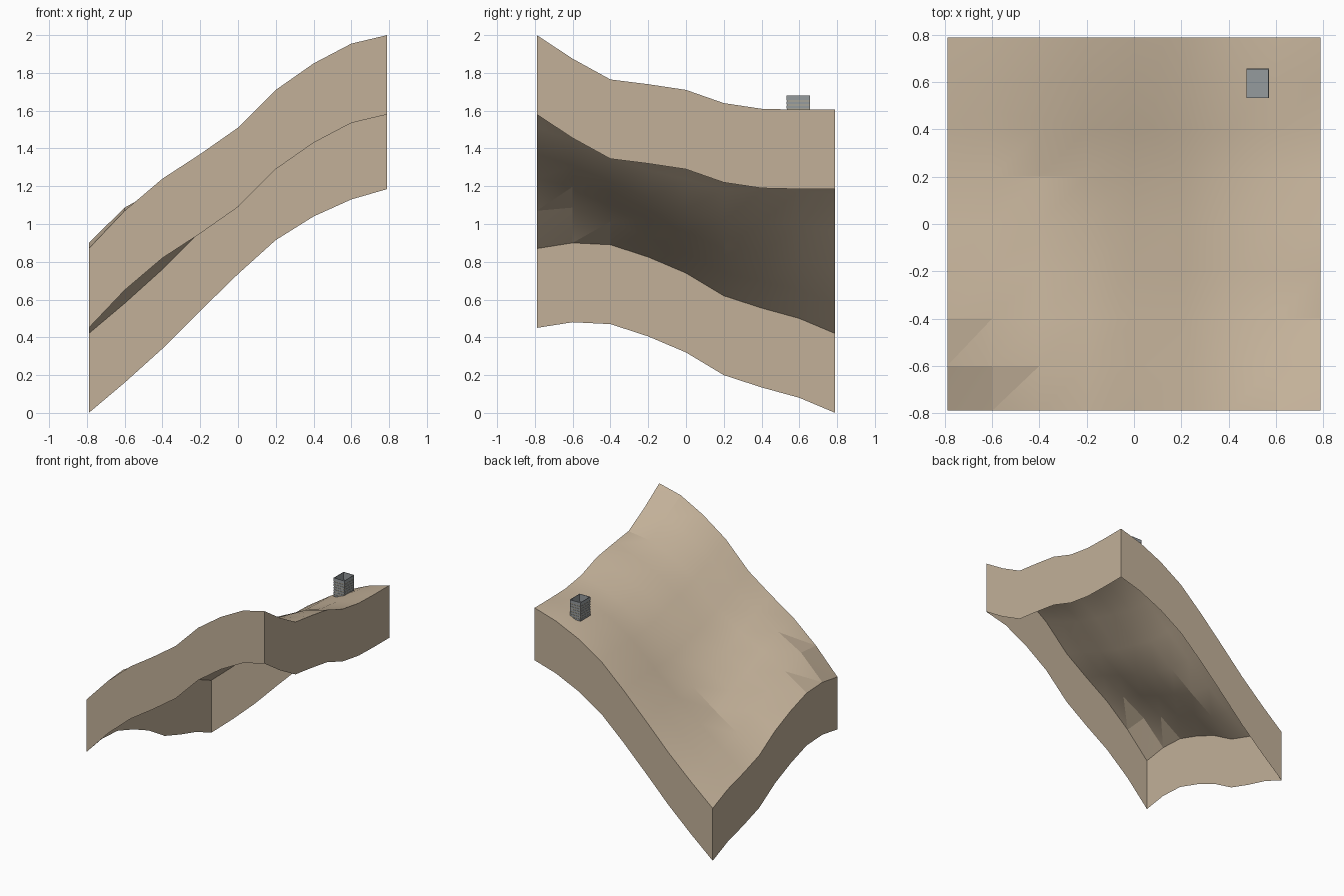
import bpy, bmesh, math
from mathutils import Vector

cube = bpy.data.objects.get("Cube")
if cube:
    bpy.data.objects.remove(cube)


def material(name, rgb):
    m = bpy.data.materials.new(name)
    m.use_nodes = True
    m.diffuse_color = (*rgb, 1)
    m.node_tree.nodes["Principled BSDF"].inputs["Base Color"].default_value = (*rgb, 1)
    return m


earth = material("sandy earth", (0.54, 0.435, 0.315))
stone = material("grey stone", (0.30, 0.325, 0.34))
mortar = material("pale mortar", (0.47, 0.41, 0.29))


def add_object(name, bm, *mats):
    mesh = bpy.data.meshes.new(name)
    bm.to_mesh(mesh)
    bm.free()
    for m in mats:
        mesh.materials.append(m)
    ob = bpy.data.objects.new(name, mesh)
    bpy.context.collection.objects.link(ob)
    return ob


# Border height profiles, sampled along the grid lines
GRID = [-0.79, -0.6, -0.4, -0.2, 0, 0.2, 0.4, 0.6, 0.79]
FRONT = [0.87, 1.07, 1.24, 1.37, 1.51, 1.71, 1.85, 1.955, 2.0]
BACK = [0.42, 0.58, 0.76, 0.96, 1.155, 1.335, 1.46, 1.55, 1.605]
LEFT = [0.87, 0.90, 0.89, 0.825, 0.74, 0.62, 0.555, 0.5, 0.42]
RIGHT = [2.0, 1.875, 1.765, 1.74, 1.71, 1.64, 1.61, 1.605, 1.605]
SKIRT = 0.42
N = len(GRID)

# Inner relief: x, y, radius, rise (two hollows, level ground, sharp knoll)
RELIEF = [(-0.2, -0.1, 0.45, -0.12), (0.42, -0.05, 0.3, -0.03),
          (0.5, 0.55, 0.18, 0.02), (-0.6, -0.6, 0.06, 0.027)]


def lerp(a, b, t):
    return a + (b - a) * t


def height(i, j):
    """Blend the four border profiles, then add the inner relief."""
    x, y = GRID[i], GRID[j]
    u = (x - GRID[0]) / (GRID[-1] - GRID[0])
    v = (y - GRID[0]) / (GRID[-1] - GRID[0])
    corners = lerp(lerp(FRONT[0], FRONT[-1], u), lerp(BACK[0], BACK[-1], u), v)
    z = lerp(LEFT[j], RIGHT[j], u) + lerp(FRONT[i], BACK[i], v) - corners
    if 0 < i < N - 1 and 0 < j < N - 1:
        for cx, cy, r, rise in RELIEF:
            z += rise * math.exp(-((x - cx) ** 2 + (y - cy) ** 2) / r ** 2)
    return z


# Hillside surface
bm = bmesh.new()
v = [[bm.verts.new((GRID[i], GRID[j], height(i, j))) for j in range(N)] for i in range(N)]
for i in range(N - 1):
    for j in range(N - 1):
        a, b, c, d = v[i][j], v[i + 1][j], v[i + 1][j + 1], v[i][j + 1]
        bm.faces.new((a, b, c))
        bm.faces.new((a, c, d))

# Skirt hanging from the border, open underneath
border = [e for e in bm.edges if e.is_boundary]
out = bmesh.ops.extrude_edge_only(bm, edges=border)["geom"]
bmesh.ops.translate(bm, vec=(0, 0, -SKIRT),
                    verts=[g for g in out if isinstance(g, bmesh.types.BMVert)])
bmesh.ops.recalc_face_normals(bm, faces=bm.faces)
if sum(f.normal.z for f in bm.faces) < 0:
    bmesh.ops.reverse_faces(bm, faces=bm.faces)
hill = add_object("hillside", bm, earth)
bpy.context.view_layer.objects.active = hill
hill.select_set(True)
bpy.ops.object.shade_smooth_by_angle(angle=math.radians(16))
hill.select_set(False)

# Stone shaft: stacked courses with slightly recessed mortar joints
CENTRE, SIZE = Vector((0.523, 0.595, 0)), Vector((0.095, 0.125, 0))
BASE, TOP, COURSES, JOINT, RECESS = 1.53, 1.674, 7, 0.006, 0.002


def ring(bm, z, inset):
    return [bm.verts.new(CENTRE + Vector((sx * (SIZE.x / 2 - inset), sy * (SIZE.y / 2 - inset), z)))
            for sx, sy in ((-1, -1), (1, -1), (1, 1), (-1, 1))]


bm = bmesh.new()
step = (TOP - BASE) / COURSES
rings = [ring(bm, BASE, 0)]
for k in range(1, COURSES):
    z = BASE + k * step
    for level, inset in ((z - JOINT, 0), (z - JOINT, RECESS), (z, RECESS), (z, 0)):
        rings.append(ring(bm, level, inset))
rings.append(ring(bm, TOP, 0))
for k in range(len(rings) - 1):
    for s in range(4):
        t = (s + 1) % 4
        f = bm.faces.new((rings[k][s], rings[k][t], rings[k + 1][t], rings[k + 1][s]))
        f.material_index = 1 if k % 4 == 2 else 0
cap = bm.faces.new(rings[-1])
bm.faces.new(rings[0][::-1])

# Raised lip and hollow in the shaft's top
for inset, move in ((0.018, 0.005), (0.005, -0.06)):
    bmesh.ops.inset_region(bm, faces=[cap], thickness=inset)
    cap = bmesh.ops.extrude_discrete_faces(bm, faces=[cap])["faces"][0]
    bmesh.ops.translate(bm, vec=(0, 0, move), verts=cap.verts)
add_object("stone_shaft", bm, stone, mortar)
